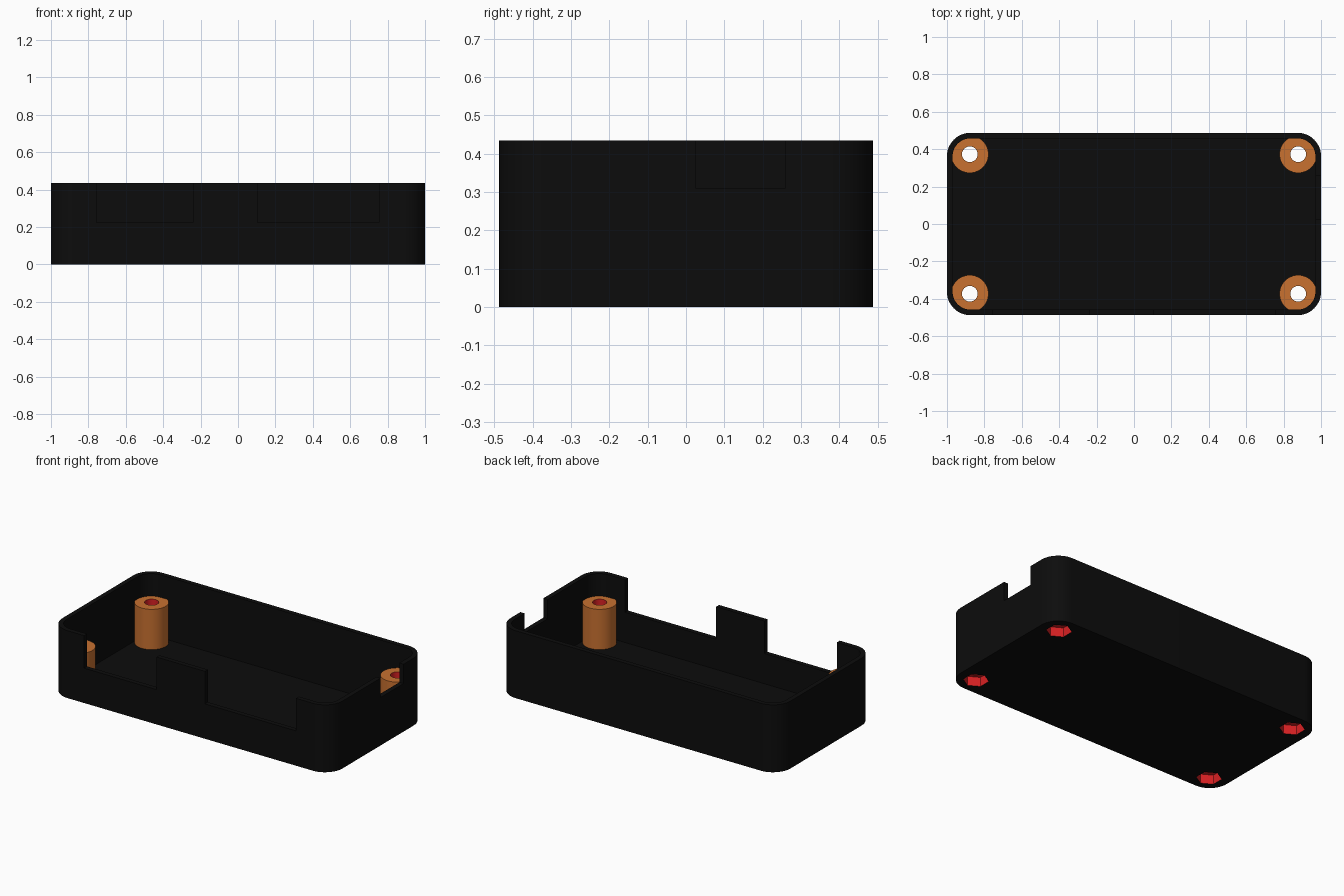
import bpy, bmesh, math

if "Cube" in bpy.data.objects:
    bpy.data.objects.remove(bpy.data.objects["Cube"])

# Main dimensions
HX, HY, H = 1.0, 0.4875, 0.435      # half length, half width, height
WALL, CORNER = 0.03, 0.125
POST_X, POST_Y, POST_TOP = 0.878, 0.373, 0.29


def material(name, rgb):
    m = bpy.data.materials.new(name)
    m.diffuse_color = (*rgb, 1.0)
    m.use_nodes = True
    m.node_tree.nodes["Principled BSDF"].inputs["Base Color"].default_value = m.diffuse_color
    return m


MATS = [material("black plastic", (0.0038, 0.0038, 0.0038)),
        material("orange post", (0.58, 0.165, 0.03)),
        material("red recess", (0.69, 0.015, 0.017))]


def prism(name, outline, z0, z1, mat=0):
    """Solid extruded from a counter-clockwise outline."""
    bm = bmesh.new()
    face = bm.faces.new([bm.verts.new((x, y, z0)) for x, y in outline])
    ext = bmesh.ops.extrude_face_region(bm, geom=[face])
    for g in ext["geom"]:
        if isinstance(g, bmesh.types.BMVert):
            g.co.z = z1
    bmesh.ops.recalc_face_normals(bm, faces=bm.faces)
    for f in bm.faces:
        f.material_index = mat
    me = bpy.data.meshes.new(name)
    bm.to_mesh(me)
    bm.free()
    for m in MATS:
        me.materials.append(m)
    ob = bpy.data.objects.new(name, me)
    bpy.context.collection.objects.link(ob)
    return ob


def rounded_rect(hx, hy, r, steps=12):
    pts = []
    for q, (sx, sy) in enumerate([(1, 1), (-1, 1), (-1, -1), (1, -1)]):
        for i in range(steps + 1):
            a = (q + i / steps) * math.pi / 2
            pts.append((sx * (hx - r) + r * math.cos(a), sy * (hy - r) + r * math.sin(a)))
    return pts


def ngon(cx, cy, r, n, turn=0.0):
    return [(cx + r * math.cos(turn + 2 * math.pi * i / n),
             cy + r * math.sin(turn + 2 * math.pi * i / n)) for i in range(n)]


def rect(x0, x1, y0, y1):
    return [(x0, y0), (x1, y0), (x1, y1), (x0, y1)]


def subtract(target, cutter):
    mod = target.modifiers.new("cut", 'BOOLEAN')
    mod.operation, mod.solver, mod.object = 'DIFFERENCE', 'EXACT', cutter
    bpy.context.view_layer.objects.active = target
    bpy.ops.object.modifier_apply(modifier=mod.name)
    bpy.data.objects.remove(cutter, do_unlink=True)


CORNERS = [(sx * POST_X, sy * POST_Y) for sx in (-1, 1) for sy in (-1, 1)]

# Cavity, with the four screw posts left standing in it
cavity = prism("cavity", rounded_rect(HX - WALL, HY - WALL, CORNER - WALL), WALL, H + 0.1)
for x, y in CORNERS:
    subtract(cavity, prism("post", ngon(x, y, 0.1, 48), -0.05, POST_TOP, 1))

# Case shell
case = prism("enclosure_case", rounded_rect(HX, HY, CORNER), 0, H)
subtract(case, cavity)

# Port openings: two in the front wall, one in the right wall
for x0, x1, y0, y1, sill in [(-0.757, -0.24, -0.6, -0.44, 0.225),
                             (0.105, 0.755, -0.6, -0.44, 0.225),
                             (0.95, 1.1, 0.025, 0.26, 0.31)]:
    subtract(case, prism("port", rect(x0, x1, y0, y1), sill, H + 0.1))

# Screw bores and hexagonal nut recesses
for x, y in CORNERS:
    subtract(case, prism("bore", ngon(x, y, 0.042, 32), -0.1, H + 0.1, 2))
    subtract(case, prism("nut_recess", ngon(x, y, 0.075, 6, math.pi / 6), -0.1, 0.06, 2))

# Smooth the curved walls, keep the edges sharp
bpy.ops.object.select_all(action='DESELECT')
case.select_set(True)
bpy.context.view_layer.objects.active = case
bpy.ops.object.shade_smooth_by_angle(angle=math.radians(30))
